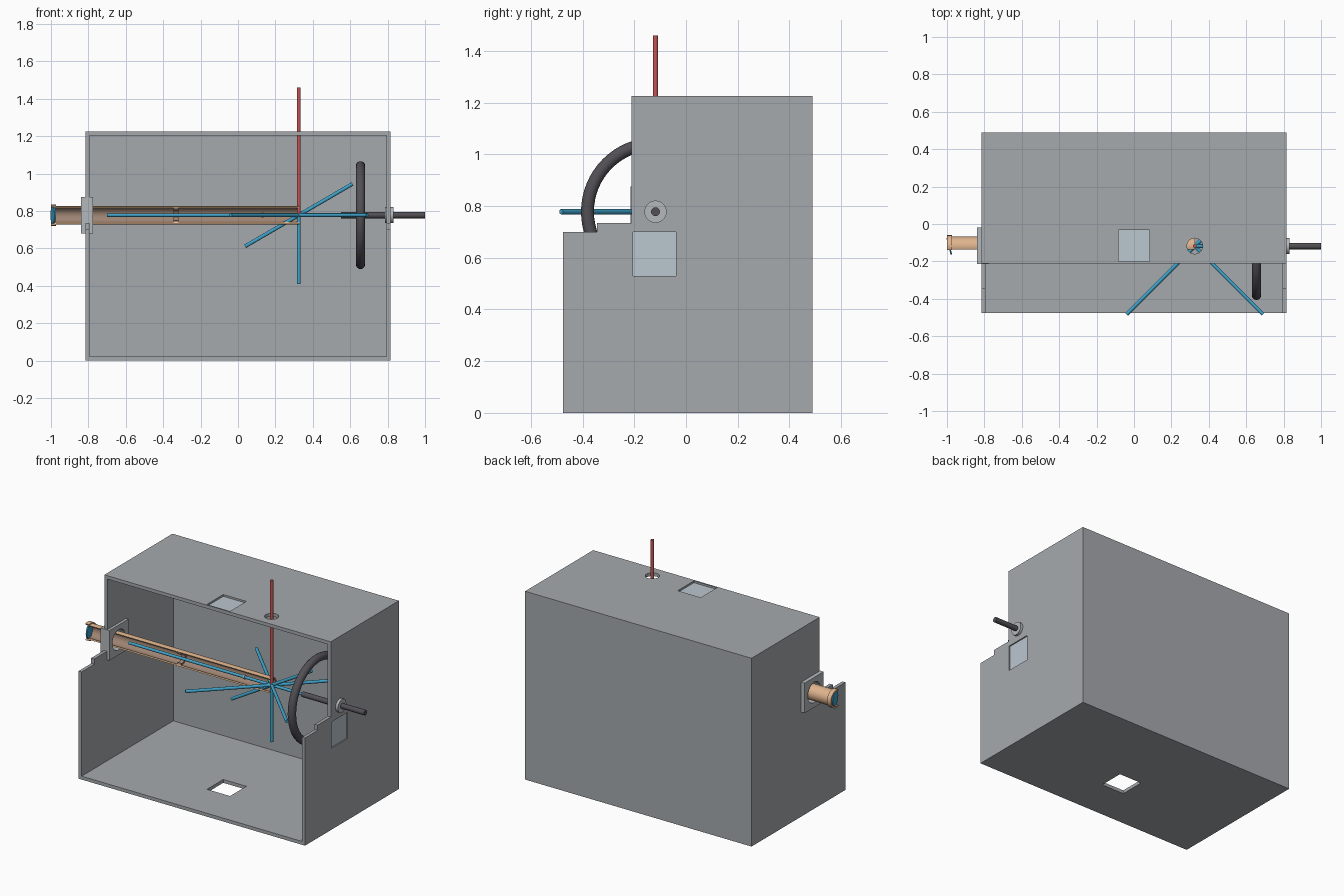
import bpy, bmesh, math
from mathutils import Vector

if "Cube" in bpy.data.objects:
    bpy.data.objects.remove(bpy.data.objects["Cube"])

CX, CY, CZ = 0.325, -0.118, 0.778      # point where all the rods meet


def mat(name, rgb):
    m = bpy.data.materials.new(name)
    m.diffuse_color = (*rgb, 1)
    m.use_nodes = True
    m.node_tree.nodes["Principled BSDF"].inputs["Base Color"].default_value = m.diffuse_color
    return m


GREY = mat("wall grey", (0.38, 0.40, 0.42))
LIGHT = mat("light grey", (0.46, 0.48, 0.50))
GLASS = mat("pale glass", (0.50, 0.57, 0.63))
TAN = mat("tan", (0.74, 0.46, 0.27))
BROWN = mat("brown", (0.34, 0.23, 0.17))
BLUE = mat("blue", (0.05, 0.36, 0.58))
RED = mat("red", (0.55, 0.09, 0.09))
DARK = mat("dark grey", (0.085, 0.08, 0.09))


def finish(ob, name, material):
    ob.name = name
    if material:
        ob.data.materials.append(material)
    return ob


def mesh_object(bm, name, material):
    bmesh.ops.recalc_face_normals(bm, faces=bm.faces)
    me = bpy.data.meshes.new(name)
    bm.to_mesh(me)
    bm.free()
    ob = bpy.data.objects.new(name, me)
    bpy.context.collection.objects.link(ob)
    return finish(ob, name, material)


def box(name, lo, hi, material=None):
    bm = bmesh.new()
    bmesh.ops.create_cube(bm, size=1)
    for v in bm.verts:
        v.co = Vector([(l + h) / 2 + c * (h - l) for l, h, c in zip(lo, hi, v.co)])
    return mesh_object(bm, name, material)


def rod(name, a, b, r, material=None, sides=24):
    a, b = Vector(a), Vector(b)
    bpy.ops.mesh.primitive_cylinder_add(vertices=sides, radius=r, depth=(b - a).length,
                                        location=(a + b) / 2)
    ob = bpy.context.object
    ob.rotation_euler = (b - a).to_track_quat('Z', 'Y').to_euler()
    bpy.ops.object.shade_smooth_by_angle()
    return finish(ob, name, material)


def cut(ob, cutter):
    m = ob.modifiers.new("cut", 'BOOLEAN')
    m.operation = 'DIFFERENCE'
    m.solver = 'EXACT'
    m.object = cutter
    bpy.context.view_layer.objects.active = ob
    bpy.ops.object.modifier_apply(modifier=m.name)
    bpy.data.objects.remove(cutter)


def open_tube(name, x0, x1, ro, ri, half_angle=112, n=28):
    """Pipe along x with the front sector missing; inside faces are brown."""
    bm = bmesh.new()
    ang = [math.radians(half_angle) * (2 * i / n - 1) for i in range(n + 1)]
    loop = [(ro, a) for a in ang] + [(ri, a) for a in reversed(ang)]
    ends = [[bm.verts.new((x, CY + r * math.cos(a), CZ + r * math.sin(a)))
             for r, a in loop] for x in (x0, x1)]
    k = len(loop)
    for i in range(k):
        j = (i + 1) % k
        f = bm.faces.new((ends[0][i], ends[0][j], ends[1][j], ends[1][i]))
        f.material_index = 1 if n < i < k - 1 else 0
        f.smooth = i not in (n, k - 1)
    for e in ends:                       # ring-shaped end caps
        for i in range(n):
            bm.faces.new((e[i], e[i + 1], e[k - 2 - i], e[k - 1 - i]))
    for e in bm.edges:
        if len(e.link_faces) == 2 and e.calc_face_angle(0) > 0.6:
            e.smooth = False
    ob = mesh_object(bm, name, TAN)
    ob.data.materials.append(BROWN)
    return ob


# Housing: stepped side profile extruded across, hollowed from the front
bm = bmesh.new()
profile = [(-0.475, 0), (0.49, 0), (0.49, 1.225), (-0.21, 1.225),
           (-0.21, 0.735), (-0.345, 0.735), (-0.345, 0.70), (-0.475, 0.70)]
face = bm.faces.new([bm.verts.new((-0.815, y, z)) for y, z in profile])
ext = bmesh.ops.extrude_face_region(bm, geom=[face])
bmesh.ops.translate(bm, vec=(1.63, 0, 0),
                    verts=[v for v in ext["geom"] if isinstance(v, bmesh.types.BMVert)])
housing = mesh_object(bm, "housing", GREY)
cut(housing, box("cavity", (-0.793, -1, 0.022), (0.793, 0.468, 1.203)))

# Openings in floor, roof and side walls
cut(housing, box("floor_opening", (-0.083, -0.2, -0.1), (0.083, -0.033, 0.1)))
cut(housing, box("roof_opening", (-0.083, -0.2, 1.1), (0.083, -0.033, 1.3)))
cut(housing, box("side_opening", (0.75, -0.205, 0.53), (0.9, -0.038, 0.70)))
cut(housing, rod("roof_hole", (CX, CY, 1.1), (CX, CY, 1.3), 0.042))
cut(housing, rod("tube_hole", (-0.9, CY, CZ), (-0.7, CY, CZ), 0.07))

# Window panes
box("roof_pane", (-0.083, -0.2, 1.204), (0.083, -0.033, 1.213), GLASS)
box("side_pane", (0.798, -0.205, 0.53), (0.807, -0.038, 0.70), GLASS)

# Mounting plate with a round hole around the tube
plate = box("mounting_plate", (-0.84, -0.215, 0.68), (-0.775, -0.02, 0.875), LIGHT)
cut(plate, rod("plate_hole", (-0.9, CY, CZ), (-0.7, CY, CZ), 0.066, sides=40))

# Sectioned tube with end flange, inner ring, small lens and end mirror
open_tube("tube", -0.985, CX, 0.05, 0.041)
open_tube("tube_end_flange", -1.0, -0.972, 0.058, 0.048)
open_tube("tube_inner_ring", -0.345, -0.318, 0.041, 0.03).data.materials[0] = BROWN
rod("tube_lens", (0.125, CY, CZ), (0.135, CY, CZ), 0.014, LIGHT)
rod("end_mirror", (-0.992, CY - 0.002, CZ), (-0.984, CY, CZ), 0.046, BLUE)

# Star of thin rods
D = 0.365
c = Vector((CX, CY, CZ))
for i, v in enumerate([(D, D, 0), (D, -D, 0), (0.287, 0, 0.167)]):
    rod(f"star_rod_{i + 1}", c - Vector(v), c + Vector(v), 0.01, BLUE, 16)
rod("down_rod", c, (CX, CY, 0.41), 0.01, BLUE, 16)
rod("long_rod", (-0.70, CY, CZ), (0.55, CY, CZ), 0.0095, BLUE, 16)
rod("upright_rod", c, (CX, CY, 1.46), 0.01, RED, 16)

# Ring with its shaft and wall collar
bpy.ops.mesh.primitive_torus_add(major_radius=0.263, minor_radius=0.025, major_segments=64,
                                 minor_segments=20, location=(0.655, CY, CZ),
                                 rotation=(0, math.pi / 2, 0))
bpy.ops.object.shade_smooth_by_angle()
finish(bpy.context.object, "ring", DARK)
rod("shaft", (0.55, CY, CZ), (1.0, CY, CZ), 0.017, DARK)
rod("shaft_collar", (0.785, CY, CZ), (0.832, CY, CZ), 0.043, LIGHT, 32)
